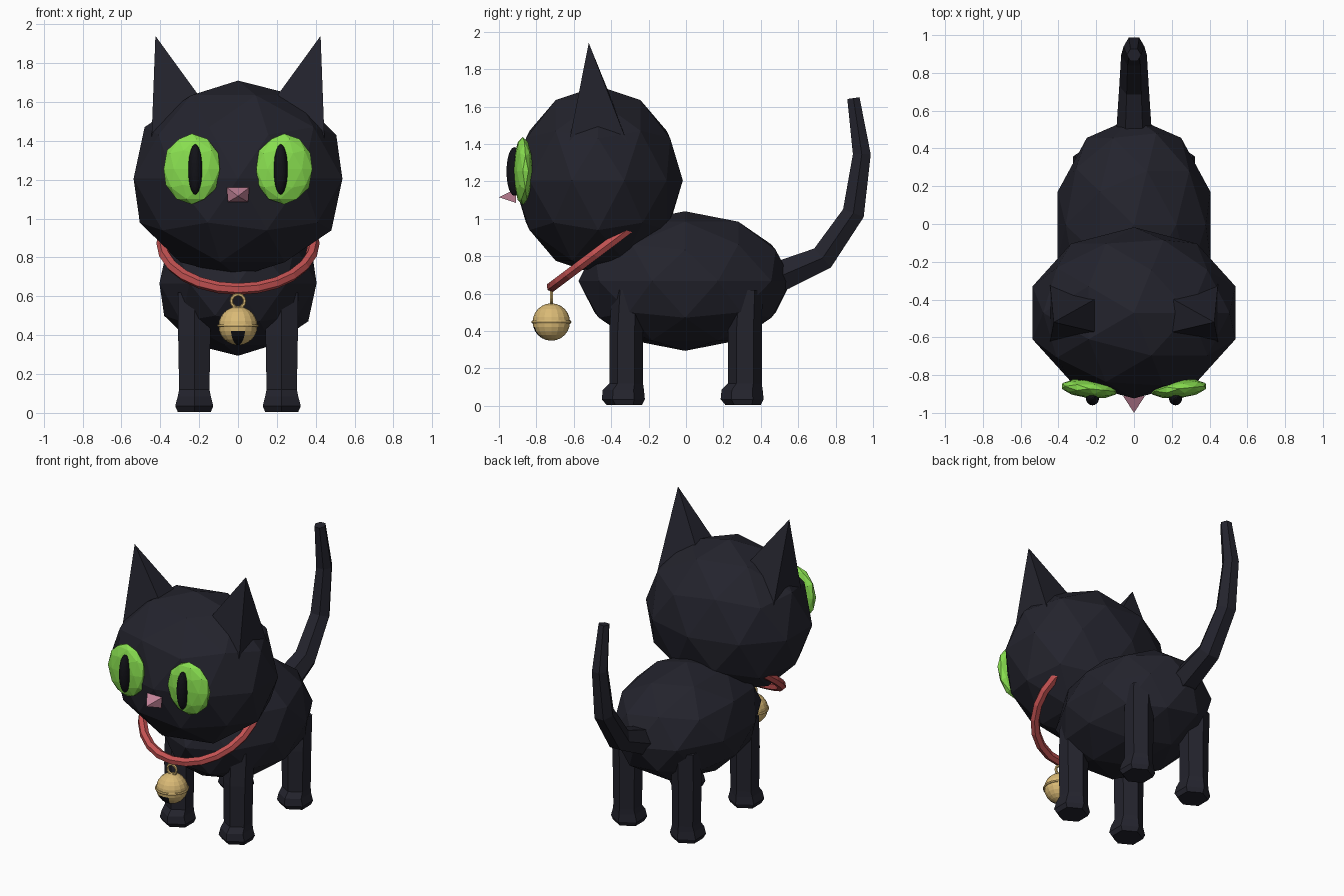
import bpy, bmesh, math
from mathutils import Vector, Matrix

if "Cube" in bpy.data.objects:
    bpy.data.objects.remove(bpy.data.objects["Cube"])


def material(name, rgb):
    m = bpy.data.materials.new(name)
    m.use_nodes = True
    m.diffuse_color = (*rgb, 1)
    m.node_tree.nodes["Principled BSDF"].inputs["Base Color"].default_value = (*rgb, 1)
    return m


FUR = material("dark fur", (0.017, 0.017, 0.026))
BLACK = material("pupil black", (0.006, 0.006, 0.009))
GREEN = material("eye green", (0.25, 0.74, 0.08))
PINK = material("nose pink", (0.55, 0.23, 0.32))
RED = material("collar red", (0.55, 0.085, 0.085))
GOLD = material("bell gold", (0.70, 0.49, 0.18))


def finish(bm, name, *mats):
    bmesh.ops.recalc_face_normals(bm, faces=bm.faces)
    mesh = bpy.data.meshes.new(name)
    bm.to_mesh(mesh)
    bm.free()
    for m in mats:
        mesh.materials.append(m)
    ob = bpy.data.objects.new(name, mesh)
    bpy.context.collection.objects.link(ob)
    return ob


def ball(name, mat, centre, radii, detail=2, turn=0):
    """Faceted ellipsoid."""
    bm = bmesh.new()
    place = (Matrix.Translation(centre) @ Matrix.Rotation(turn, 4, "Z")
             @ Matrix.Diagonal((*radii, 1)))
    bmesh.ops.create_icosphere(bm, subdivisions=detail, radius=1, matrix=place)
    return finish(bm, name, mat)


def loft(name, mat, rings):
    """Skin a list of equal-length point rings and cap both ends."""
    bm = bmesh.new()
    loops = [[bm.verts.new(p) for p in ring] for ring in rings]
    n = len(loops[0])
    for a, b in zip(loops, loops[1:]):
        for i in range(n):
            j = (i + 1) % n
            bm.faces.new((a[i], a[j], b[j], b[i]))
    bm.faces.new(loops[0])
    bm.faces.new(loops[-1])
    return finish(bm, name, mat)


def pyramid(name, mat, base, tip):
    bm = bmesh.new()
    b = [bm.verts.new(p) for p in base]
    t = bm.verts.new(tip)
    bm.faces.new(b)
    for i in range(4):
        bm.faces.new((b[i], b[(i + 1) % 4], t))
    return finish(bm, name, mat)


def torus(name, mat, centre, major, minor, tilt, sides, segments):
    """Ring lying flat, then tilted about the x axis."""
    bm = bmesh.new()
    place = Matrix.Translation(centre) @ Matrix.Rotation(tilt, 4, "X")
    grid = []
    for s in range(segments):
        a = math.tau * s / segments
        row = []
        for k in range(sides):
            b = math.tau * k / sides
            r = major + minor * math.cos(b)
            row.append(bm.verts.new(place @ Vector(
                (r * math.cos(a), r * math.sin(a), minor * math.sin(b)))))
        grid.append(row)
    for s in range(segments):
        p, q = grid[s], grid[(s + 1) % segments]
        for k in range(sides):
            m = (k + 1) % sides
            bm.faces.new((p[k], p[m], q[m], q[k]))
    return finish(bm, name, mat)


HEX = [math.tau * k / 6 for k in range(6)]

# Body and head
ball("body", FUR, (0, -0.005, 0.667), (0.425, 0.57, 0.373))
ball("head", FUR, (0, -0.47, 1.205), (0.565, 0.453, 0.505))

# Legs: hexagonal, corner forward, with a wider paw (z, width, depth, y shift)
LEG = [(0.005, 0.085, 0.095, -0.01), (0.035, 0.098, 0.115, -0.015),
       (0.085, 0.085, 0.11, -0.015), (0.12, 0.078, 0.09, 0),
       (0.40, 0.083, 0.09, 0), (0.62, 0.085, 0.085, 0.01)]
for side, s in (("left", 1), ("right", -1)):
    for end, y in (("front", -0.32), ("back", 0.315)):
        loft(f"{end}_{side}_leg", FUR, [
            [(s * 0.225 + w * math.sin(a) / math.sin(math.pi / 3),
              y + shift - d * math.cos(a), z) for a in HEX]
            for z, w, d, shift in LEG])

# Tail: hexagonal tube along a bent path (y, z, radius)
PATH = [(0.42, 0.66, 0.09), (0.52, 0.70, 0.092), (0.73, 0.79, 0.078),
        (0.895, 1.03, 0.068), (0.94, 1.345, 0.055), (0.895, 1.645, 0.038)]
rings = []
for i, (y, z, r) in enumerate(PATH):
    y0, z0, _ = PATH[max(i - 1, 0)]
    y1, z1, _ = PATH[min(i + 1, len(PATH) - 1)]
    across = Vector((0, z0 - z1, y1 - y0)).normalized()
    rings.append([Vector((r * math.cos(a), y, z)) + across * r * math.sin(a)
                  for a in HEX])
loft("tail", FUR, rings)

# Ears, eyes and pupils
for side, s in (("left", 1), ("right", -1)):
    pyramid(f"{side}_ear", FUR,
            [(s * x, y, 1.41) for x, y in
             ((0.445, -0.625), (0.445, -0.315), (0.04, -0.305), (0.04, -0.61))],
            (s * 0.425, -0.52, 1.94))
    ball(f"{side}_eye", GREEN, (s * 0.237, -0.872, 1.255), (0.152, 0.05, 0.182),
         turn=s * 0.1)
    ball(f"{side}_pupil", BLACK, (s * 0.22, -0.918, 1.253), (0.036, 0.042, 0.13), 3)

# Nose
pyramid("nose", PINK, [(-0.058, -0.91, 1.16), (0.058, -0.91, 1.16),
                       (0.052, -0.91, 1.085), (-0.052, -0.91, 1.085)],
        (0, -1.0, 1.115))

# Collar
torus("collar", RED, (0, -0.405, 0.872), 0.39, 0.03, math.radians(37), 6, 24)

# Bell with a dark slot, a rim and a hanging loop
bm = bmesh.new()
bmesh.ops.create_uvsphere(bm, u_segments=16, v_segments=12, radius=0.1,
                          matrix=Matrix.Translation((0, -0.72, 0.448)))
for f in bm.faces:
    c = f.calc_center_median()
    if abs(math.atan2(c.x, -0.72 - c.y)) < 0.35 and c.z < 0.43:
        f.material_index = 1
finish(bm, "bell", GOLD, BLACK)
torus("bell_rim", GOLD, (0, -0.72, 0.448), 0.1, 0.008, 0, 6, 24)
torus("bell_loop", GOLD, (0, -0.72, 0.575), 0.034, 0.009, math.pi / 2, 6, 14)
